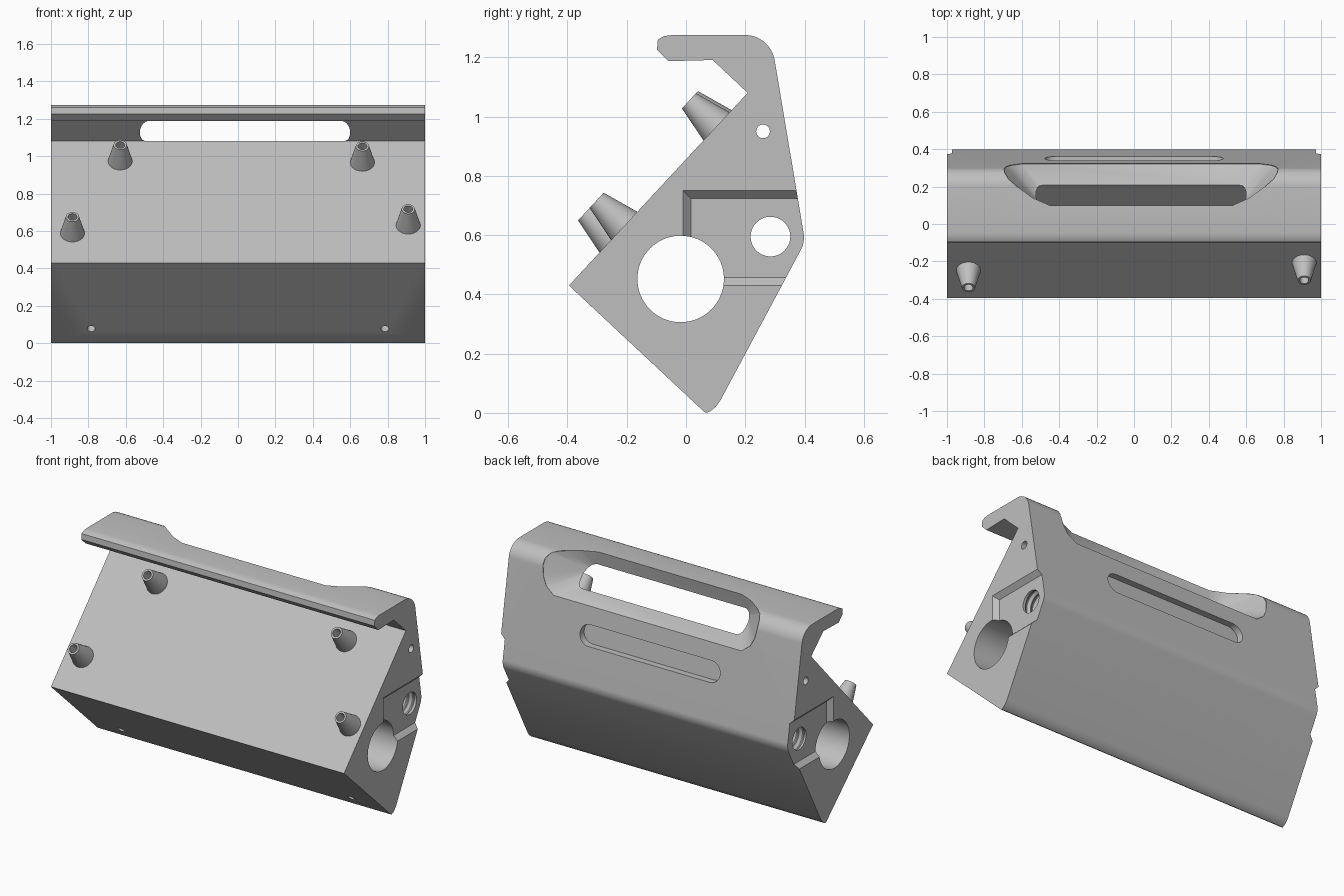
import bpy, bmesh, math
from mathutils import Vector, Matrix

if "Cube" in bpy.data.objects:
    bpy.data.objects.remove(bpy.data.objects["Cube"])

grey = bpy.data.materials.new("plain grey")
grey.use_nodes = True
GREY = (0.52, 0.52, 0.52, 1)
grey.diffuse_color = GREY
grey.node_tree.nodes["Principled BSDF"].inputs["Base Color"].default_value = GREY


def finish(name, bm):
    bmesh.ops.recalc_face_normals(bm, faces=bm.faces)
    mesh = bpy.data.meshes.new(name)
    bm.to_mesh(mesh)
    bm.free()
    mesh.materials.append(grey)
    ob = bpy.data.objects.new(name, mesh)
    bpy.context.collection.objects.link(ob)
    return ob


def fillet(a, corner, b, r, n=10):
    """Arc points rounding a corner between a and b."""
    a, c, b = Vector(a), Vector(corner), Vector(b)
    u, v = (a - c).normalized(), (b - c).normalized()
    half = u.angle(v) / 2
    centre = c + (u + v).normalized() * r / math.sin(half)
    p, q = c + u * r / math.tan(half) - centre, c + v * r / math.tan(half) - centre
    return [tuple(centre + p.lerp(q, i / n).normalized() * r) for i in range(n + 1)]


def extrude_x(name, pts, x0, x1):
    """Prism along x from a (y, z) outline."""
    bm = bmesh.new()
    face = bm.faces.new([bm.verts.new((x0, y, z)) for y, z in pts])
    new = bmesh.ops.extrude_face_region(bm, geom=[face])["geom"]
    bmesh.ops.translate(bm, vec=(x1 - x0, 0, 0),
                        verts=[g for g in new if isinstance(g, bmesh.types.BMVert)])
    return finish(name, bm)


def hull(name, pts):
    bm = bmesh.new()
    for p in pts:
        bm.verts.new(p)
    out = bmesh.ops.convex_hull(bm, input=bm.verts)
    bmesh.ops.delete(bm, geom=list({g for g in out["geom_interior"] + out["geom_unused"]
                                    if isinstance(g, bmesh.types.BMVert)}), context="VERTS")
    bmesh.ops.dissolve_limit(bm, angle_limit=0.01, verts=bm.verts, edges=bm.edges)
    return finish(name, bm)


def lathe(name, profile, origin, axis, n=40):
    """Turn a closed (radius, height) profile around an axis."""
    bm = bmesh.new()
    rings = []
    for r, h in profile:
        rings.append([bm.verts.new((r * math.cos(2 * math.pi * i / n),
                                    r * math.sin(2 * math.pi * i / n), h)) for i in range(n)])
    for lo, hi in zip(rings, rings[1:]):
        for i in range(n):
            j = (i + 1) % n
            bm.faces.new((lo[i], lo[j], hi[j], hi[i]))
    bm.faces.new(rings[0])
    bm.faces.new(rings[-1])
    rot = Vector(axis).to_track_quat("Z", "Y").to_matrix().to_4x4()
    bm.transform(Matrix.Translation(origin) @ rot)
    return finish(name, bm)


def smooth(ob):
    bpy.ops.object.select_all(action="DESELECT")
    ob.select_set(True)
    bpy.context.view_layer.objects.active = ob
    bpy.ops.object.shade_smooth_by_angle(angle=math.radians(30))


# Main housing: side profile with a hooked lip at the top
low, belly, shoulder, lip = (0.115, 0.04), (0.402, 0.577), (0.285, 1.275), (-0.05, 1.275)
outline = [(-0.395, 0.43), (0.062, 0.003), (0.07, 0), (0.083, 0.006), (0.1, 0.02), low]
outline += fillet(low, belly, shoulder, 0.09)
outline += fillet(belly, shoulder, lip, 0.1)
outline += [lip, (-0.075, 1.271), (-0.095, 1.26), (-0.098, 1.225), (-0.06, 1.187),
            (0.09, 1.191), (0.208, 1.08)]
body = extrude_x("housing", outline, -1, 1)

cutters = []
# Long bores through the housing
for y, z, r in ((-0.018, 0.452, 0.146), (0.26, 0.95, 0.023)):
    cutters.append(lathe("bore_cutter", [(r, -1.1), (r, 1.1)], (0, y, z), (1, 0, 0), 64))

# Threaded bore with ridges near both ends
thread = [(0.067, -1.1)]
for start in (-0.96, 0.72):
    for k in range(6):
        x = start + k * 0.04
        thread += [(0.067, x), (0.08, x + 0.015), (0.08, x + 0.022), (0.067, x + 0.037)]
thread.append((0.067, 1.1))
cutters.append(lathe("thread_cutter", thread, (0, 0.285, 0.595), (1, 0, 0)))

# Chamfered end pockets
for side in (-1, 1):
    cutters.append(hull("pocket_cutter", [
        (side * x, y, z) for x, g in ((0.972, -0.027), (1.028, 0.027))
        for y in (-0.01 - g, 0.6) for z in (0.43 - g, 0.75 + g)]))

# Small drain holes in the lower front face
for x in (-0.785, 0.785):
    cutters.append(lathe("drain_cutter", [(0.022, -0.07), (0.022, 0.05)],
                         (x, -0.017, 0.078), (0, -0.68, -0.73), 24))

# Handle opening: rounded slot flaring to a wide scoop
mid = 0.0375
ring = []
for sx in (-1, 1):
    for sz in (-1, 1):
        for i in range(7):
            a = math.radians(15 * i)
            x = mid + sx * (0.505 + 0.0375 * math.cos(a))
            z = 1.132 + sz * (0.008 + 0.0375 * math.sin(a))
            ring.append((x, 0.085 + (1.178 - z) * 1.1, z))
for dx, y, z in ((0.49, 0.1, 1.275), (0.58, 0.14, 1.275), (0.67, 0.205, 1.274),
                 (0.71, 0.24, 1.267), (0.73, 0.275, 1.24), (0.732, 0.293, 1.2),
                 (0.72, 0.305, 1.14), (0.695, 0.313, 1.09), (0.64, 0.32, 1.05)):
    for s in (-1, 1):
        ring += [(mid + s * dx, y, z), (mid + s * dx, y + 0.05, z + 0.05)]
cutters.append(hull("scoop_cutter", ring))

# Shallow finger groove across the back
groove = []
for s in (-1, 1):
    for i in range(13):
        a = math.radians(-90 + 15 * i)
        x, z = s * (0.415 + 0.063 * math.cos(a)), 0.885 + 0.063 * math.sin(a)
        face_y = 0.345 - 0.167 * (z - 0.885)
        groove += [(x, face_y - 0.035, z), (x, face_y + 0.04, z)]
cutters.append(hull("groove_cutter", groove))

bpy.context.view_layer.objects.active = body
for cutter in cutters:
    cutter.hide_render = True
    mod = body.modifiers.new("cut", "BOOLEAN")
    mod.operation, mod.solver, mod.object = "DIFFERENCE", "EXACT", cutter
    bpy.ops.object.modifier_apply(modifier=mod.name)
    bpy.data.objects.remove(cutter)
smooth(body)

# Hollow tapered studs standing on the sloping face
normal = Vector((0, -0.733, 0.68))
stud = [(0.067, -0.01), (0.065, 0), (0.035, 0.127), (0.024, 0.127), (0.022, 0.03)]
for name, x, tip_z in (("upper_right_stud", -0.63, 1.06), ("upper_left_stud", 0.665, 1.053),
                       ("lower_right_stud", -0.885, 0.675), ("lower_left_stud", 0.91, 0.717)):
    t = (tip_z - 0.516) / 0.65
    smooth(lathe(name, stud, (x, -0.395 + 0.603 * t, 0.43 + 0.65 * t), normal))
